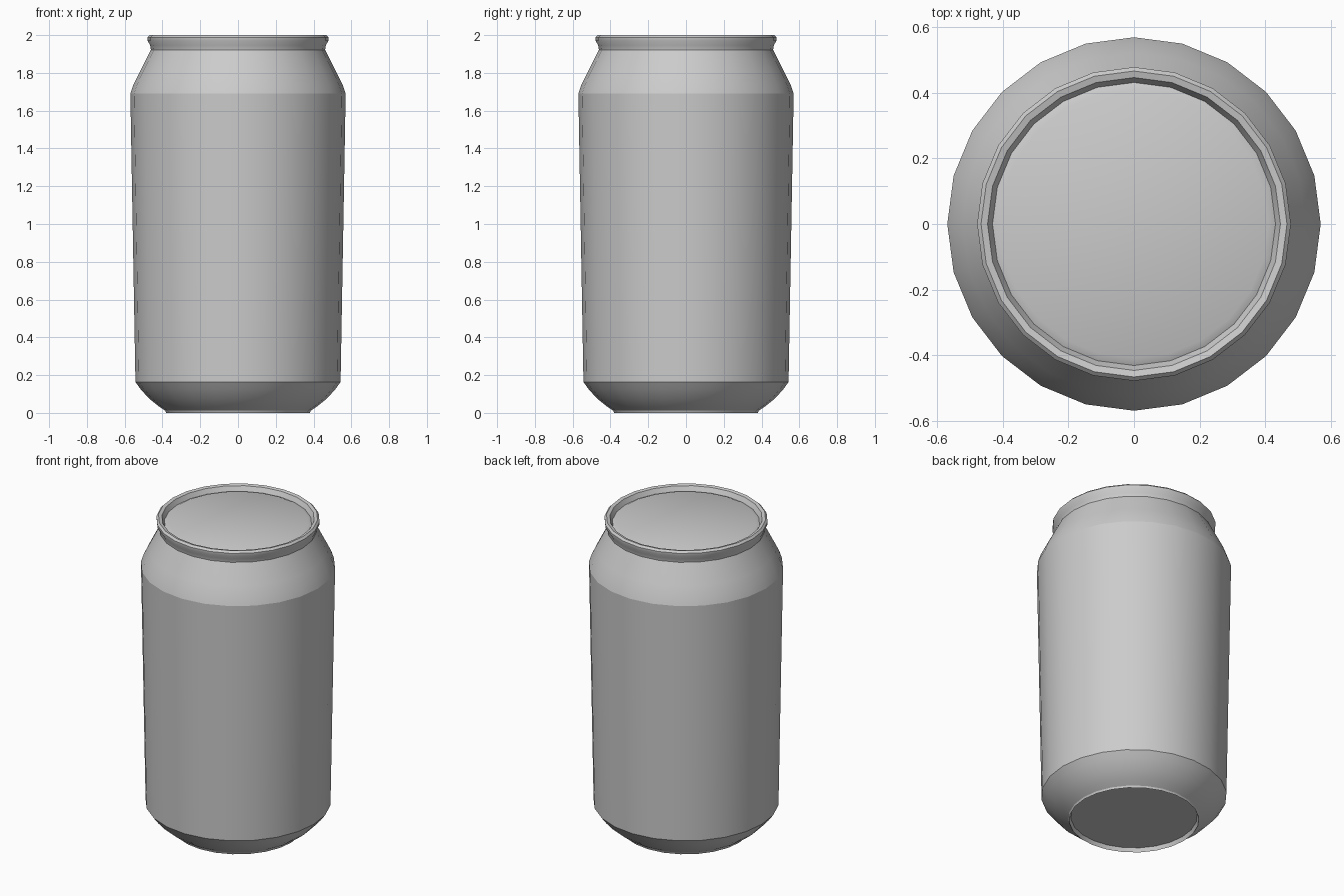
import bpy
import math

SIDES = 24

cube = bpy.data.objects.get("Cube")
if cube:
    bpy.data.objects.remove(cube, do_unlink=True)

# One plain metal colour
metal = bpy.data.materials.new("grey metal")
metal.use_nodes = True
colour = (0.6, 0.6, 0.6, 1)
metal.diffuse_color = colour
metal.node_tree.nodes["Principled BSDF"].inputs["Base Color"].default_value = colour


def lathe(name, profile, cap_bottom=False, cap_top=False):
    """Turn a (radius, height) profile around z, listed from bottom to top outside."""
    verts = []
    for radius, z in profile:
        for k in range(SIDES):
            a = math.tau * k / SIDES
            verts.append((radius * math.cos(a), radius * math.sin(a), z))
    faces = []
    for i in range(len(profile) - 1):
        low, high = i * SIDES, (i + 1) * SIDES
        for k in range(SIDES):
            n = (k + 1) % SIDES
            faces.append((low + k, low + n, high + n, high + k))
    if cap_bottom:
        faces.append(tuple(reversed(range(SIDES))))
    if cap_top:
        last = (len(profile) - 1) * SIDES
        faces.append(tuple(range(last, last + SIDES)))
    mesh = bpy.data.meshes.new(name)
    mesh.from_pydata(verts, [], faces)
    mesh.materials.append(metal)
    mesh.shade_smooth()
    mesh.set_sharp_from_angle(angle=math.radians(30))
    obj = bpy.data.objects.new(name, mesh)
    bpy.context.collection.objects.link(obj)
    return obj


# Recessed base with rounded underside
lathe("base", [(0.37, 0.025), (0.38, 0), (0.385, 0.012), (0.42, 0.035),
               (0.47, 0.075), (0.515, 0.125), (0.543, 0.163)], cap_bottom=True)

# Slightly tapered wall
lathe("wall", [(0.543, 0.163), (0.57, 1.69)])

# Curved shoulder up to the neck
lathe("shoulder", [(0.57, 1.69), (0.553, 1.74), (0.523, 1.80),
                   (0.49, 1.865), (0.461, 1.922)])

# Flared rim, inner groove and flat lid
lathe("rim_and_lid", [(0.461, 1.922), (0.465, 1.945), (0.478, 1.97), (0.479, 1.988),
                      (0.467, 2.0), (0.447, 1.995), (0.432, 1.965),
                      (0.41, 1.975)], cap_top=True)
